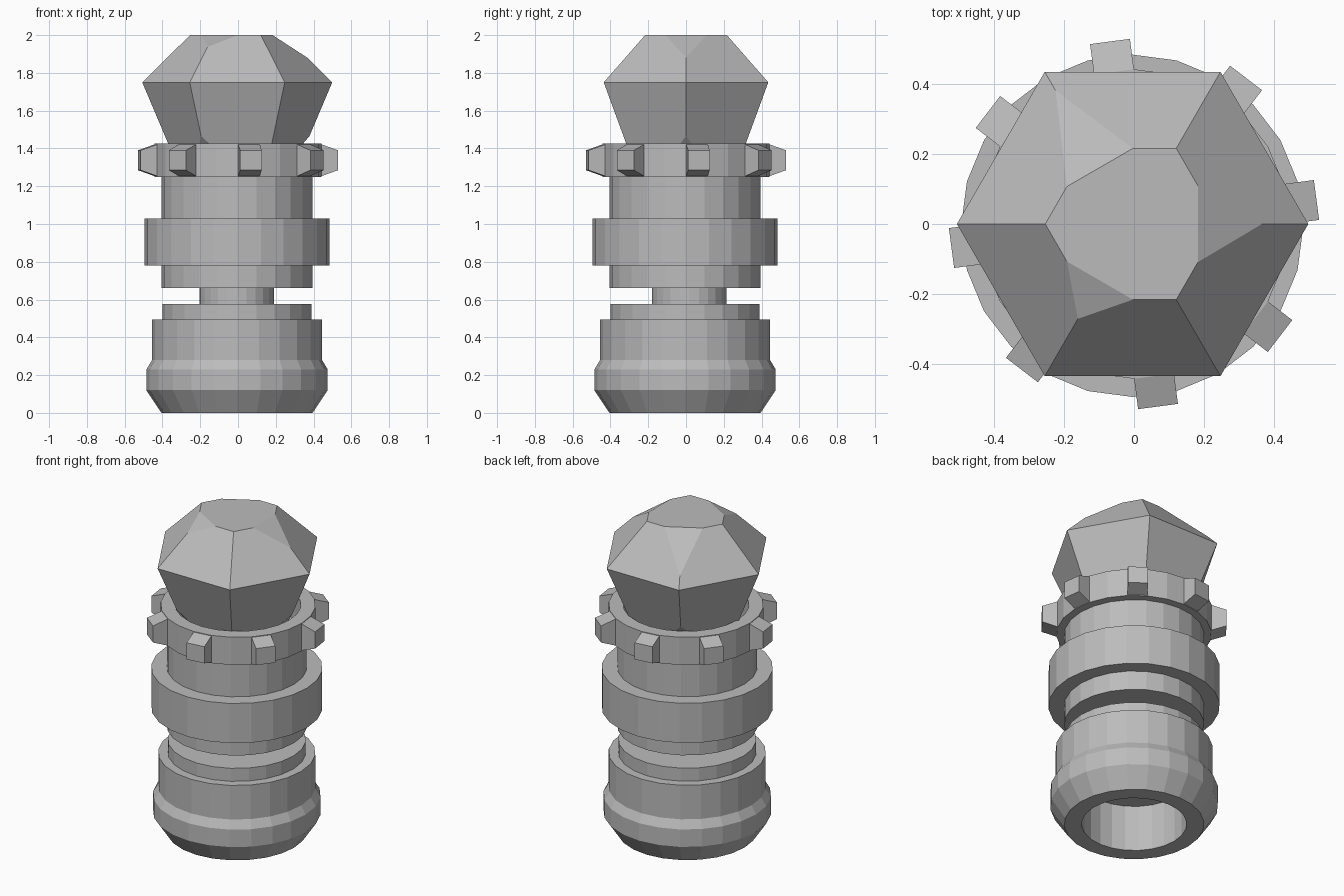
import bpy, bmesh
from math import sin, cos, radians, tau
from mathutils import Vector

cube = bpy.data.objects.get("Cube")
if cube:
    bpy.data.objects.remove(cube)

grey = bpy.data.materials.new("plain_grey")
grey.use_nodes = True
colour = (0.5, 0.5, 0.5, 1)
grey.diffuse_color = colour
grey.node_tree.nodes["Principled BSDF"].inputs["Base Color"].default_value = colour

SIDES = 24


def finish(name, bm, centre=(0, 0)):
    bmesh.ops.recalc_face_normals(bm, faces=bm.faces)
    mesh = bpy.data.meshes.new(name)
    bm.to_mesh(mesh)
    bm.free()
    mesh.materials.append(grey)
    obj = bpy.data.objects.new(name, mesh)
    obj.location = (*centre, 0)
    bpy.context.collection.objects.link(obj)
    return obj


def ring(bm, radius, z, sides):
    return [bm.verts.new((radius * cos(tau * i / sides), radius * sin(tau * i / sides), z))
            for i in range(sides)]


def lathe(name, profile, centre, looped=False):
    """Turn (radius, z) points; cap both ends unless the profile is a loop."""
    bm = bmesh.new()
    rings = [ring(bm, r, z, SIDES) for r, z in profile]
    pairs = list(zip(rings, rings[1:]))
    if looped:
        pairs.append((rings[-1], rings[0]))
    else:
        bm.faces.new(rings[0])
        bm.faces.new(rings[-1])
    for a, b in pairs:
        for i in range(SIDES):
            j = (i + 1) % SIDES
            bm.faces.new((a[i], a[j], b[j], b[i]))
    return finish(name, bm, centre)


# Base with a socket underneath, neck and upper barrel
axis = (-0.005, -0.005)
lathe("base", [(0.30, 0.29), (0.30, 0), (0.40, 0), (0.48, 0.12), (0.48, 0.23), (0.45, 0.28),
               (0.45, 0.495), (0.395, 0.495), (0.395, 0.577)], axis)
lathe("neck", [(0.197, 0.56), (0.197, 0.68)], (-0.007, 0.017))
lathe("barrel", [(0.40, 0.66), (0.40, 0.78), (0.49, 0.78), (0.49, 1.03),
                 (0.40, 1.03), (0.40, 1.26)], axis)

# Toothed ring
lathe("toothed_ring", [(0.36, 1.25), (0.443, 1.25), (0.443, 1.425), (0.36, 1.425)],
      (0, 0), looped=True)
for k in range(8):
    bm = bmesh.new()
    bmesh.ops.create_cube(bm, size=1)
    for v in bm.verts:
        outer = v.co.x > 0
        v.co = Vector((0.527 if outer else 0.43, v.co.y * 0.115,
                       1.3375 + v.co.z * (0.105 if outer else 0.174)))
    tooth = finish(f"ring_tooth_{k + 1}", bm)
    tooth.rotation_euler.z = radians(7.5 + 45 * k)

# Six-sided gem with alternate corners cut away above and below the girdle
bm = bmesh.new()
for radius, z in ((0.27, 1.2), (0.503, 1.75), (0.25, 2.0)):
    ring(bm, radius, z, 6)
bmesh.ops.convex_hull(bm, input=bm.verts)
bmesh.ops.dissolve_limit(bm, angle_limit=0.01, verts=bm.verts, edges=bm.edges)


def cut_corner(angle, start, end):
    """Slice along the line between two (radius, z) points, removing the outside."""
    a = radians(angle)
    dr, dz = end[0] - start[0], end[1] - start[1]
    normal = Vector((abs(dz) * cos(a), abs(dz) * sin(a), -dr if dz > 0 else dr))
    point = Vector((start[0] * cos(a), start[0] * sin(a), start[1]))
    geom = bm.verts[:] + bm.edges[:] + bm.faces[:]
    cut = bmesh.ops.bisect_plane(bm, geom=geom, plane_co=point, plane_no=normal,
                                 clear_outer=True)["geom_cut"]
    edges = [e for e in cut if isinstance(e, bmesh.types.BMEdge)]
    bmesh.ops.contextual_create(bm, geom=edges)


for angle, radius in ((0, 0.375), (120, 0.444), (240, 0.318)):
    cut_corner(angle, (radius, 2.253 - radius), (0.187, 2.0))
    cut_corner(angle, (0.382, 1.465), (0.352, 1.43))
finish("gem", bm, (-0.004, 0))
